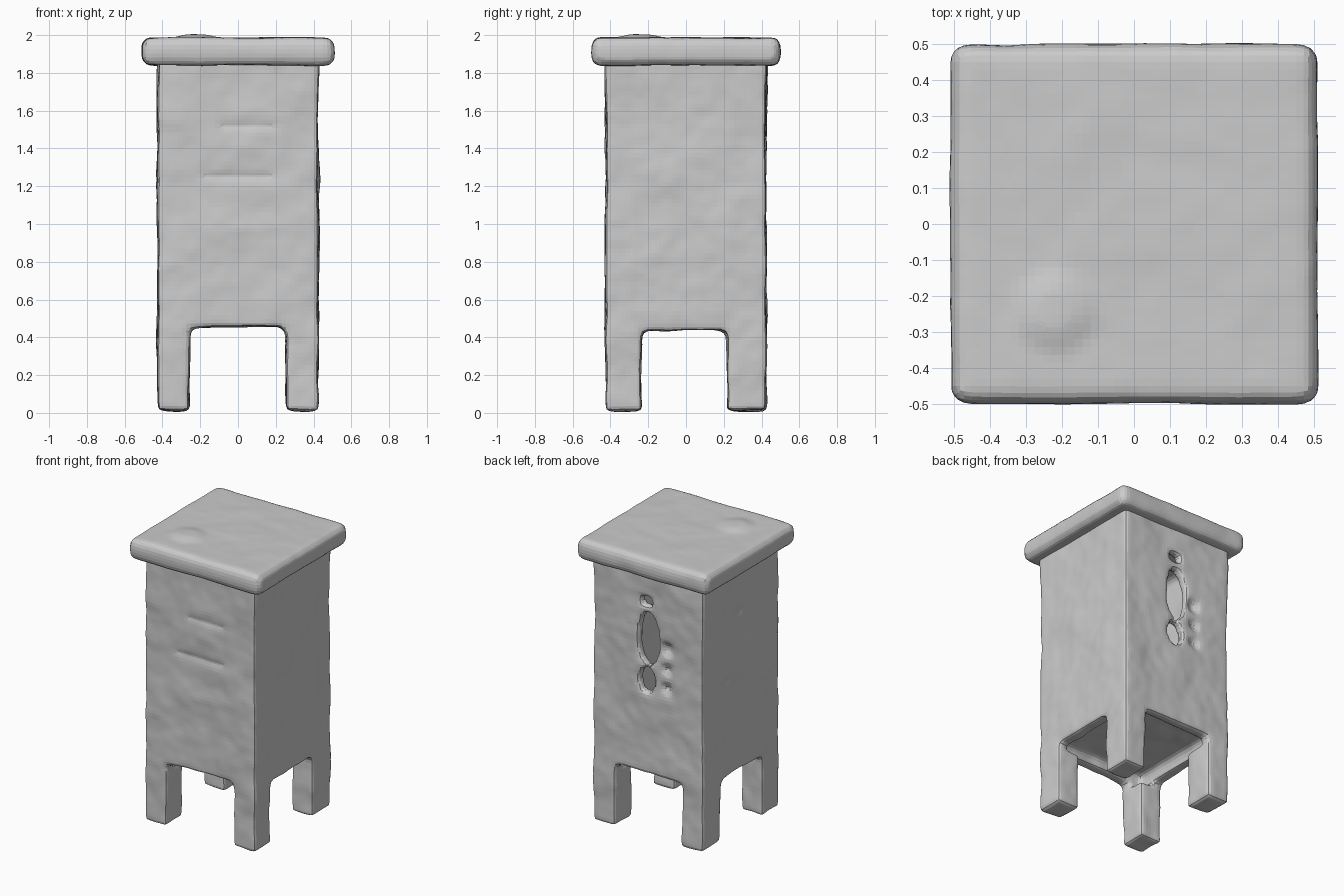
import bpy, bmesh
from mathutils import Matrix, Vector

if "Cube" in bpy.data.objects:
    bpy.data.objects.remove(bpy.data.objects["Cube"])


def new_object(name, bm):
    mesh = bpy.data.meshes.new(name)
    bm.to_mesh(mesh)
    bm.free()
    obj = bpy.data.objects.new(name, mesh)
    bpy.context.collection.objects.link(obj)
    return obj


def box(name, lo, hi):
    lo, hi = Vector(lo), Vector(hi)
    bm = bmesh.new()
    bmesh.ops.create_cube(bm, size=1, matrix=Matrix.Translation((lo + hi) / 2)
                          @ Matrix.Diagonal((*(hi - lo), 1)))
    return new_object(name, bm)


def blob(name, centre, radii):
    bm = bmesh.new()
    bmesh.ops.create_uvsphere(bm, u_segments=12, v_segments=8, radius=1,
                              matrix=Matrix.Translation(centre) @ Matrix.Diagonal((*radii, 1)))
    return new_object(name, bm)


def combine(obj, tool, operation='DIFFERENCE'):
    mod = obj.modifiers.new("combine", 'BOOLEAN')
    mod.operation = operation
    mod.solver = 'EXACT'
    mod.object = tool
    tool.hide_render = True
    tool.hide_set(True)


def weather(obj, strength, rounds):
    # soft, worn surface: even mesh, rounded corners, gentle waviness
    rem = obj.modifiers.new("even mesh", 'REMESH')
    rem.mode = 'VOXEL'
    rem.voxel_size = 0.022
    smooth = obj.modifiers.new("round", 'SMOOTH')
    smooth.factor = 0.5
    smooth.iterations = rounds
    wave = obj.modifiers.new("waviness", 'DISPLACE')
    wave.texture = lumps
    wave.strength = strength
    wave.mid_level = 0.5


lumps = bpy.data.textures.new("lumps", 'CLOUDS')
lumps.noise_scale = 0.3

# Body with four corner legs left by two crossing gaps
body = box("body_with_legs", (-0.425, -0.425, 0.01), (0.425, 0.425, 1.88))
combine(body, box("gap_front_back", (-0.26, -1, -0.5), (0.25, 1, 0.455)))
combine(body, box("gap_sides", (-1, -0.235, -0.5), (1, 0.22, 0.44)))

# Recessed underside and hollow inside
combine(body, box("underside_recess", (-0.35, -0.35, 0.4), (0.35, 0.35, 0.52)))
combine(body, box("inside", (-0.355, -0.355, 0.59), (0.355, 0.355, 1.82)))

# Worn holes in the back
for i, (x, z, rx, rz) in enumerate([(0.0, 1.39, 0.075, 0.19), (0.01, 1.1, 0.06, 0.09),
                                    (0.01, 1.65, 0.05, 0.04)]):
    combine(body, blob(f"back_hole_{i}", (x, 0.4, z), (rx, 0.15, rz)))

# Shallow dents on back, front and left
dents = [
    ((-0.19, 0.395, 1.04), (-0.10, 0.5, 1.12)),
    ((-0.19, 0.395, 1.17), (-0.10, 0.5, 1.25)),
    ((-0.19, 0.395, 1.30), (-0.10, 0.5, 1.40)),
    ((-0.2, -0.5, 1.23), (0.2, -0.41, 1.27)),
    ((-0.1, -0.5, 1.50), (0.2, -0.41, 1.54)),
    ((-0.5, -0.04, 1.51), (-0.405, 0.04, 1.57)),
    ((-0.5, 0.12, 1.07), (-0.405, 0.2, 1.13)),
]
for i, (lo, hi) in enumerate(dents):
    combine(body, box(f"dent_{i}", lo, hi))
weather(body, 0.03, 6)

# Overhanging lid with rounded rim and a low bump
lid = box("lid", (-0.51, -0.5, 1.84), (0.51, 0.5, 1.987))
bevel = lid.modifiers.new("rim", 'BEVEL')
bevel.width = 0.04
bevel.segments = 2
combine(lid, blob("lid_bump", (-0.22, -0.24, 1.98), (0.12, 0.12, 0.025)), 'UNION')
weather(lid, 0.014, 3)
